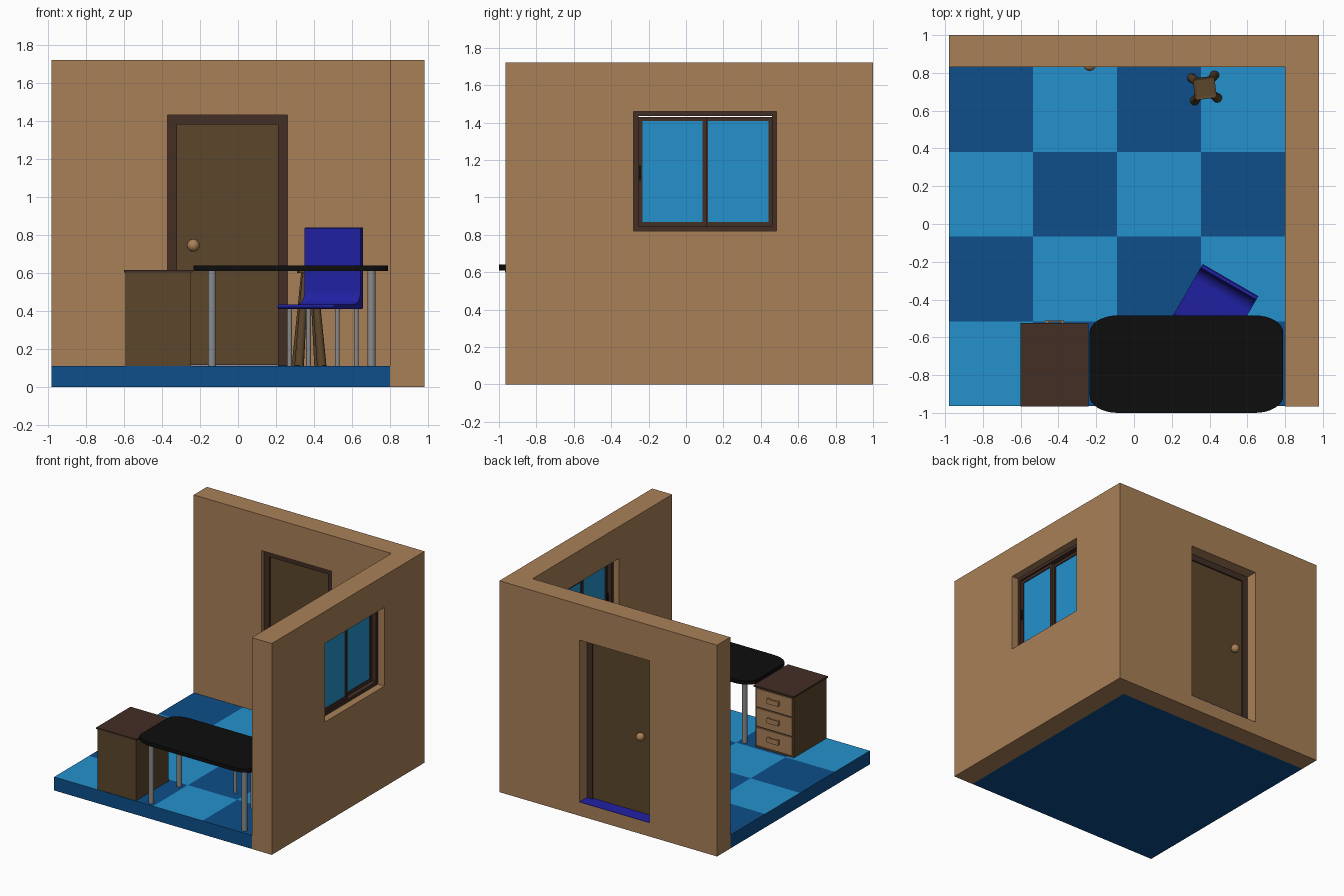
import bpy, bmesh, math
from mathutils import Vector, Matrix

if "Cube" in bpy.data.objects:
    bpy.data.objects.remove(bpy.data.objects["Cube"])


def material(name, hexcol):
    def lin(c):
        c /= 255
        return c / 12.92 if c <= 0.04045 else ((c + 0.055) / 1.055) ** 2.4
    m = bpy.data.materials.new(name)
    m.diffuse_color = [lin(int(hexcol[i:i + 2], 16)) for i in (0, 2, 4)] + [1]
    m.use_nodes = True
    m.node_tree.nodes["Principled BSDF"].inputs["Base Color"].default_value = m.diffuse_color
    return m


TAN = material("tan wall", "A98057")
BROWN = material("wood brown", "5C462C")
DARK = material("dark brown", "422E25")
LIGHT_BLUE = material("light blue", "2391CC")
DEEP_BLUE = material("deep blue", "0E4E8A")
CHAIR_BLUE = material("chair blue", "2121A6")
GREY = material("metal grey", "8A8A8A")
BLACK = material("black", "0D0D0D")


def finish(name, bm, *mats, smooth=False):
    bmesh.ops.recalc_face_normals(bm, faces=bm.faces)
    me = bpy.data.meshes.new(name)
    bm.to_mesh(me)
    bm.free()
    ob = bpy.data.objects.new(name, me)
    bpy.context.collection.objects.link(ob)
    for m in mats:
        me.materials.append(m)
    if smooth:
        bpy.ops.object.select_all(action='DESELECT')
        ob.select_set(True)
        bpy.context.view_layer.objects.active = ob
        bpy.ops.object.shade_smooth_by_angle(angle=math.radians(40))
    return ob


def boxes(name, mat, *spans):
    """One object from boxes given as (x0, x1, y0, y1, z0, z1)."""
    bm = bmesh.new()
    for x0, x1, y0, y1, z0, z1 in spans:
        m = Matrix.Translation(((x0 + x1) / 2, (y0 + y1) / 2, (z0 + z1) / 2)) \
            @ Matrix.Diagonal((x1 - x0, y1 - y0, z1 - z0, 1))
        bmesh.ops.create_cube(bm, size=1, matrix=m)
    return finish(name, bm, mat)


def prism(name, mat, pts, offset, smooth=False):
    """Extrude a closed outline of 3D points along an offset."""
    bm = bmesh.new()
    f = bm.faces.new([bm.verts.new(p) for p in pts])
    r = bmesh.ops.extrude_face_region(bm, geom=[f])
    bmesh.ops.translate(bm, vec=offset,
                        verts=[v for v in r['geom'] if isinstance(v, bmesh.types.BMVert)])
    return finish(name, bm, mat, smooth=smooth)


def rod(name, mat, a, b, r1, r2=None, n=16):
    a, b = Vector(a), Vector(b)
    bm = bmesh.new()
    m = Matrix.Translation((a + b) / 2) @ (b - a).to_track_quat('Z', 'Y').to_matrix().to_4x4()
    bmesh.ops.create_cone(bm, cap_ends=True, segments=n, radius1=r1, radius2=r2 or r1,
                          depth=(b - a).length, matrix=m)
    return finish(name, bm, mat, smooth=True)


def rounded(cx, cy, hx, hy, rx, ry, z, n=8):
    pts = []
    for q, (sx, sy) in enumerate(((1, 1), (-1, 1), (-1, -1), (1, -1))):
        for i in range(n + 1):
            t = math.pi / 2 * (q + i / n)
            pts.append((cx + sx * (hx - rx) + rx * math.cos(t),
                        cy + sy * (hy - ry) + ry * math.sin(t), z))
    return pts


FLOOR = 0.11

# checkered floor
bm = bmesh.new()
bmesh.ops.create_grid(bm, x_segments=4, y_segments=4, size=0.5)
bmesh.ops.transform(bm, verts=bm.verts, matrix=Matrix.Translation((-0.09, -0.067, FLOOR))
                    @ Matrix.Diagonal((1.78, 1.795, 1, 1)))
for f in bm.faces:
    c = f.calc_center_median()
    col, row = int((c.x + 0.98) / 0.445), int((c.y + 0.9645) / 0.449)
    f.material_index = 1 if (col + row) % 2 == 0 else 0
r = bmesh.ops.extrude_face_region(bm, geom=bm.faces[:], use_keep_orig=True)
bmesh.ops.translate(bm, vec=(0, 0, -FLOOR),
                    verts=[v for v in r['geom'] if isinstance(v, bmesh.types.BMVert)])
bm.normal_update()
for f in bm.faces:
    if f.calc_center_median().z < FLOOR - 0.01:
        f.material_index = 0
finish("floor", bm, DEEP_BLUE, LIGHT_BLUE)

# L-shaped walls with door and window openings
walls = prism("walls", TAN, [(-0.98, 0.83, 0), (0.8, 0.83, 0), (0.8, -0.965, 0),
                             (0.98, -0.965, 0), (0.98, 1, 0), (-0.98, 1, 0)], (0, 0, 1.72))
cutters = [boxes("door_cutter", TAN, (-0.37, 0.26, 0.7, 1.1, FLOOR, 1.43)),
           boxes("window_cutter", TAN, (0.7, 1.1, -0.28, 0.485, 0.82, 1.46))]
bpy.context.view_layer.objects.active = walls
for c in cutters:
    c.hide_render = True
    mod = walls.modifiers.new("cut", 'BOOLEAN')
    mod.operation, mod.solver, mod.object = 'DIFFERENCE', 'EXACT', c
    bpy.ops.object.modifier_apply(modifier=mod.name)
    bpy.data.objects.remove(c)

# door: threshold, frame, leaf, knobs
boxes("threshold", CHAIR_BLUE, (-0.37, 0.26, 0.83, 1.0, FLOOR - 0.005, FLOOR + 0.003))
boxes("door_frame", DARK, (-0.37, -0.32, 0.86, 0.905, FLOOR, 1.43),
      (0.21, 0.26, 0.86, 0.905, FLOOR, 1.43), (-0.32, 0.21, 0.86, 0.905, 1.38, 1.43))
boxes("door_leaf", BROWN, (-0.32, 0.21, 0.872, 0.893, FLOOR + 0.005, 1.38))
rod("knob_shaft", TAN, (-0.235, 0.845, 0.745), (-0.235, 0.92, 0.745), 0.014)
for side, y in (("inner", 0.843), ("outer", 0.922)):
    bm = bmesh.new()
    bmesh.ops.create_uvsphere(bm, u_segments=20, v_segments=12, radius=0.033,
                              matrix=Matrix.Translation((-0.235, y, 0.745)))
    finish(side + "_door_knob", bm, TAN, smooth=True)


# sliding window
def ring(name, x0, x1, y0, y1, z0, z1, w):
    boxes(name, DARK, (x0, x1, y0, y0 + w, z0, z1), (x0, x1, y1 - w, y1, z0, z1),
          (x0, x1, y0 + w, y1 - w, z0, z0 + w), (x0, x1, y0 + w, y1 - w, z1 - w, z1))


ring("window_frame", 0.85, 0.92, -0.28, 0.485, 0.82, 1.46, 0.025)
for name, x, y0, y1 in (("sliding", 0.885, -0.255, 0.11), ("fixed", 0.858, 0.095, 0.465)):
    ring(name + "_sash", x, x + 0.025, y0, y1, 0.845, 1.43, 0.023)
    boxes(name + "_glass", LIGHT_BLUE, (x + 0.008, x + 0.017, y0 + 0.02, y1 - 0.02, 0.865, 1.41))
boxes("window_handle", BLACK, (0.875, 0.917, -0.257, -0.24, 1.09, 1.17))

# desk
prism("desk_top", BLACK, rounded(0.2775, -0.742, 0.5125, 0.258, 0.15, 0.09, 0.61),
      (0, 0, 0.03), smooth=True)
for x in (-0.137, 0.702):
    for y in (-0.92, -0.56):
        rod("desk_leg", GREY, (x, y, FLOOR), (x, y, 0.612), 0.022)

# drawer cabinet, drawers facing the room
boxes("cabinet_body", BROWN, (-0.593, -0.247, -0.96, -0.54, FLOOR, 0.602))
boxes("cabinet_top", DARK, (-0.6, -0.24, -0.967, -0.525, 0.602, 0.615))
for i in range(3):
    z = FLOOR + 0.018 + i * 0.158
    boxes("drawer_front", TAN, (-0.583, -0.257, -0.545, -0.53, z, z + 0.148))
    cz = z + 0.08
    boxes("drawer_handle", TAN, (-0.47, -0.37, -0.518, -0.51, cz - 0.02, cz + 0.02),
          (-0.47, -0.455, -0.53, -0.518, cz - 0.02, cz + 0.02),
          (-0.385, -0.37, -0.53, -0.518, cz - 0.02, cz + 0.02))

# chair, turned thirty degrees: d = forward distance, w = sideways distance
U, F = Vector((0.866, -0.5, 0)), Vector((-0.5, -0.866, 0))
REAR = Vector((0.511, -0.297, 0))


def chair_pt(d, w, z):
    return REAR + F * d + U * w + Vector((0, 0, z))


profile = [(0.012, 0.41), (0.003, 0.415), (0, 0.425), (0, 0.835), (0.005, 0.84), (0.021, 0.84),
           (0.026, 0.835)]
for i in range(9):
    t = math.pi / 2 * i / 8
    profile.append((0.096 - 0.07 * math.cos(t), 0.51 - 0.075 * math.sin(t)))
profile += [(0.295, 0.435), (0.307, 0.43), (0.312, 0.422), (0.307, 0.413), (0.295, 0.41)]
prism("chair_seat_and_back", CHAIR_BLUE, [chair_pt(d, -0.17, z) for d, z in profile],
      U * 0.34, smooth=True)
for d in (0.028, 0.228):
    for w in (-0.145, 0.145):
        rod("chair_leg", GREY, chair_pt(d, w, FLOOR), chair_pt(d, w, 0.415), 0.0125)

# small splayed stool in the back corner
turn = Matrix.Translation((0.374, 0.72, 0)) @ Matrix.Rotation(math.radians(7), 4, 'Z')
bm = bmesh.new()
f = bm.faces.new([bm.verts.new(p) for p in rounded(0, 0, 0.058, 0.058, 0.015, 0.015, 0.6, 4)])
r = bmesh.ops.extrude_face_region(bm, geom=[f])
bmesh.ops.translate(bm, vec=(0, 0, 0.035),
                    verts=[v for v in r['geom'] if isinstance(v, bmesh.types.BMVert)])
top = [g for g in r['geom'] if isinstance(g, bmesh.types.BMFace)]
bmesh.ops.inset_region(bm, faces=top, thickness=0.013, depth=0)
bmesh.ops.translate(bm, vec=(0, 0, -0.008), verts=top[0].verts)
bmesh.ops.transform(bm, matrix=turn, verts=bm.verts)
finish("stool_seat", bm, BROWN)
for sx in (-1, 1):
    for sy in (-1, 1):
        rod("stool_leg", BROWN, turn @ Vector((sx * 0.06, sy * 0.06, FLOOR)),
            turn @ Vector((sx * 0.022, sy * 0.022, 0.605)), 0.025, 0.017)
